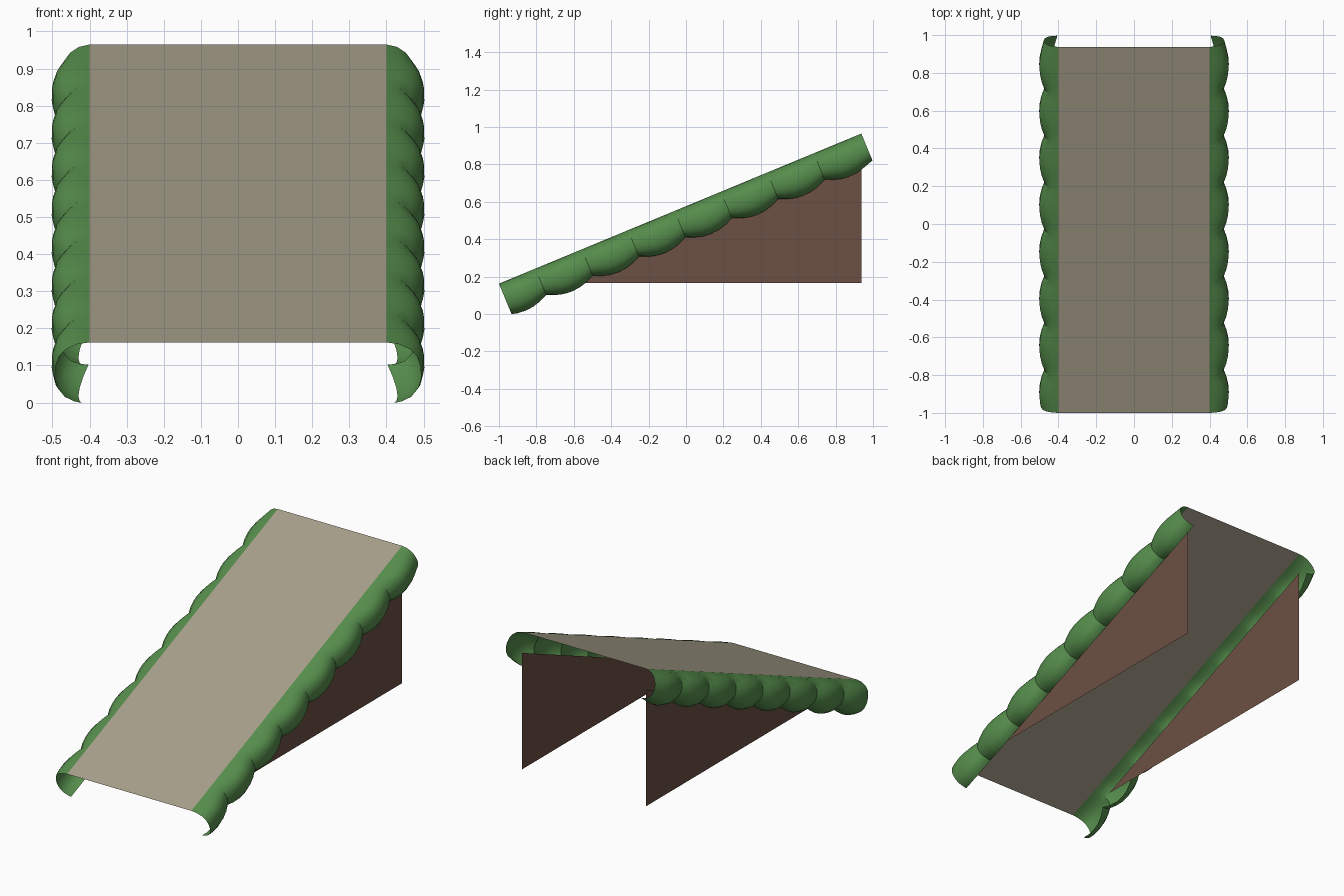
import bpy
from math import sin, cos, radians

if "Cube" in bpy.data.objects:
    bpy.data.objects.remove(bpy.data.objects["Cube"])

SLOPE = radians(22.5)
LENGTH = 2.097      # deck length along the slope
HALF = 0.4          # half deck width
PITCH = 0.2685      # spacing of the scallops
PHASE = 0.058       # part of the first scallop cut off by the low end


def material(name, rgb):
    m = bpy.data.materials.new(name)
    m.diffuse_color = (*rgb, 1)
    m.use_nodes = True
    m.node_tree.nodes["Principled BSDF"].inputs["Base Color"].default_value = m.diffuse_color
    return m


def on_slope(x, s, d):
    # s runs up the slope, d is the depth below the deck
    return (x, -1 + s * cos(SLOPE) + d * sin(SLOPE),
            0.162 + s * sin(SLOPE) - d * cos(SLOPE))


def add_mesh(name, verts, faces, mat, mirrored=False):
    me = bpy.data.meshes.new(name)
    me.from_pydata(verts, [], faces)
    me.materials.append(mat)
    ob = bpy.data.objects.new(name, me)
    bpy.context.collection.objects.link(ob)
    if mirrored:
        mod = ob.modifiers.new("mirror", 'MIRROR')
        mod.use_mirror_merge = False
    return ob


stone = material("deck_stone", (0.395, 0.352, 0.26))
green = material("edge_green", (0.093, 0.27, 0.073))
brown = material("panel_brown", (0.15, 0.082, 0.057))

# Sloping deck
add_mesh("ramp_deck",
         [on_slope(-HALF, 0, 0), on_slope(HALF, 0, 0),
          on_slope(HALF, LENGTH, 0), on_slope(-HALF, LENGTH, 0)],
         [(0, 1, 2, 3)], stone)

# Triangular side panels
add_mesh("side_panel",
         [(HALF, -0.69, 0.165), (HALF, 0.937, 0.165), (HALF, 0.937, 0.843)],
         [(0, 1, 2)], brown, True)

# Scalloped edge: section at the widest point and at the notches
wide = [(0, 0), (.035, .004), (.07, .018), (.091, .038), (.101, .068),
        (.102, .106), (.094, .14), (.075, .167), (.05, .182), (.03, .188)]
notch = [(0, 0), (.028, .007), (.05, .024), (.064, .046), (.073, .074),
         (.074, .1), (.067, .122), (.05, .141), (.026, .15), (.003, .152)]

STEPS = 6
stations = {0.0, LENGTH}
for i in range(8 * STEPS + 1):
    s = i * PITCH / STEPS - PHASE
    if 0.01 < s < LENGTH - 0.01:
        stations.add(s)
verts, faces = [], []
n = len(wide)
for row, s in enumerate(sorted(stations)):
    t = ((s + PHASE) / PITCH + 1e-9) % 1
    w = 1 - (2 * t - 1) ** 2
    for (x0, d0), (x1, d1) in zip(notch, wide):
        verts.append(on_slope(HALF + x0 + (x1 - x0) * w, s, d0 + (d1 - d0) * w))
    if row:
        a, b = (row - 1) * n, row * n
        faces += [(a + k, a + k + 1, b + k + 1, b + k) for k in range(n - 1)]
edge = add_mesh("scalloped_edge", verts, [f[::-1] for f in faces], green, True)
if edge.data.polygons[0].normal.z < 0:
    edge.data.flip_normals()

# Smooth scallops with sharp creases between them
bpy.context.view_layer.objects.active = edge
edge.select_set(True)
bpy.ops.object.shade_smooth_by_angle(angle=radians(28))
